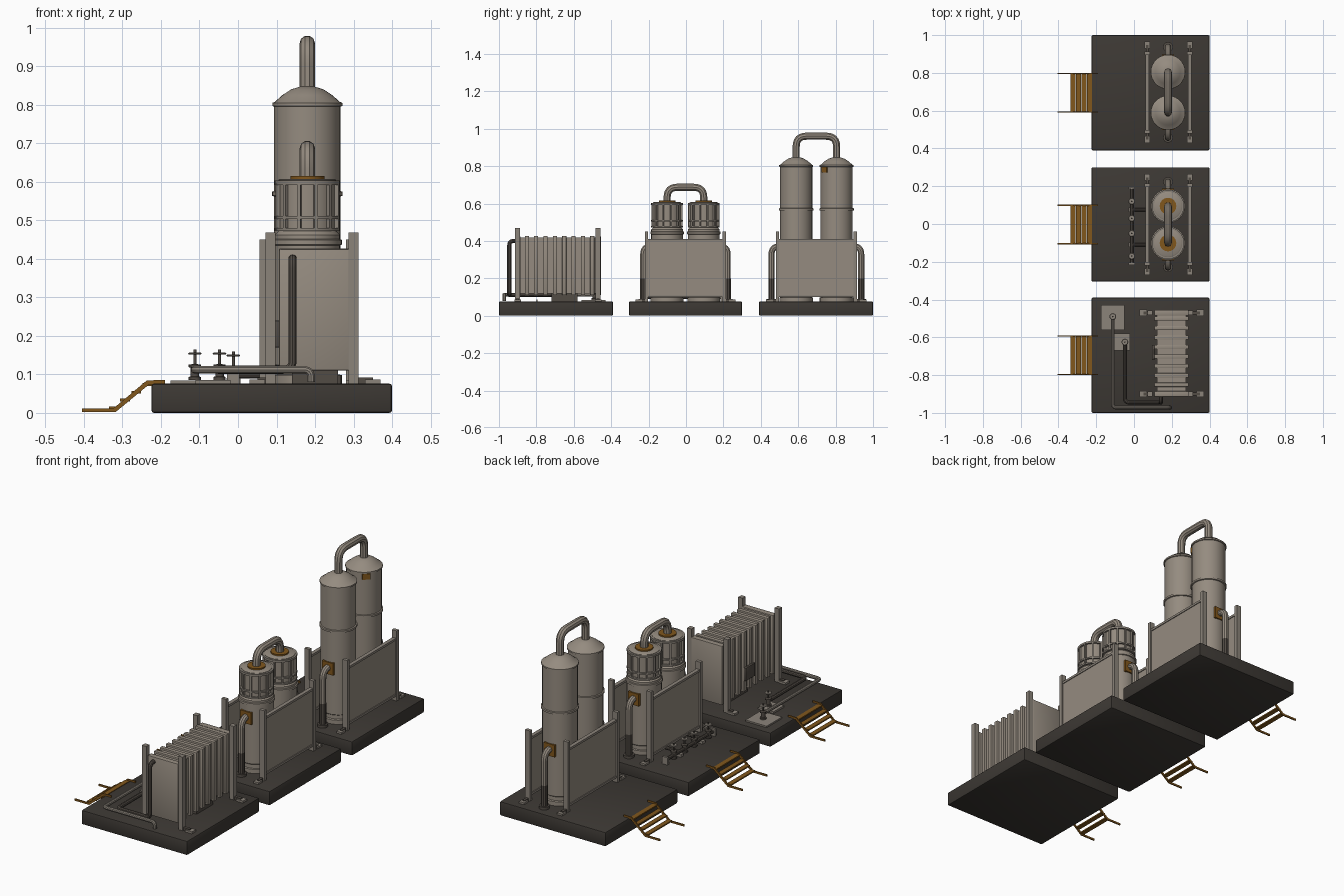
import bpy, bmesh, math
from mathutils import Vector, Matrix

if "Cube" in bpy.data.objects:
    bpy.data.objects.remove(bpy.data.objects["Cube"])

def mat(name, c):
    m = bpy.data.materials.new(name)
    m.diffuse_color = (*c, 1)
    m.use_nodes = True
    m.node_tree.nodes["Principled BSDF"].inputs["Base Color"].default_value = m.diffuse_color
    return m

BODY = mat("warm grey metal", (0.30, 0.26, 0.215))
STEEL = mat("pale steel", (0.26, 0.23, 0.195))
DARK = mat("dark pipe", (0.085, 0.072, 0.06))
BASE = mat("charcoal base", (0.046, 0.040, 0.034))
RUST = mat("ochre paint", (0.22, 0.095, 0.012))

def add(name, bm, m):
    bmesh.ops.recalc_face_normals(bm, faces=bm.faces)
    me = bpy.data.meshes.new(name)
    bm.to_mesh(me)
    bm.free()
    o = bpy.data.objects.new(name, me)
    bpy.context.collection.objects.link(o)
    me.materials.append(m)
    return o

def box(name, x, y, z, m, bevel=0, turn=None):
    """Box from (min, max) ranges, optionally turned about z at its centre."""
    bm = bmesh.new()
    r = Matrix.Rotation(turn or 0, 4, 'Z')
    c = Vector(((x[0] + x[1]) / 2, (y[0] + y[1]) / 2, (z[0] + z[1]) / 2))
    s = Matrix.Diagonal((x[1] - x[0], y[1] - y[0], z[1] - z[0], 1))
    bmesh.ops.create_cube(bm, size=1, matrix=Matrix.Translation(c) @ r @ s)
    if bevel:
        bmesh.ops.bevel(bm, geom=bm.edges[:], offset=bevel, segments=2, affect='EDGES', profile=0.5)
    return add(name, bm, m)

def lathe(name, cx, cy, prof, m, n=32):
    """Spin a closed (radius, z) profile about a vertical axis."""
    bm = bmesh.new()
    rings = [[bm.verts.new((cx + r * math.cos(2 * math.pi * i / n), cy + r * math.sin(2 * math.pi * i / n), z))
              for i in range(n)] for r, z in prof]
    for a, b in zip(rings, rings[1:]):
        for i in range(n):
            bm.faces.new((a[i], a[(i + 1) % n], b[(i + 1) % n], b[i]))
    bm.faces.new(rings[0])
    bm.faces.new(rings[-1])
    return add(name, bm, m)

def pipe(name, pts, r, m, bend=0.04, dark_below=None):
    """Round pipe along a path with filleted corners."""
    P = [Vector(p) for p in pts]
    path = [P[0]]
    for a, b, c in zip(P, P[1:], P[2:]):
        s, e = b + (a - b).normalized() * bend, b + (c - b).normalized() * bend
        for i in range(7):
            t = i / 6
            path.append(s * (1 - t) ** 2 + b * 2 * t * (1 - t) * 1.0 + e * t ** 2)
    path.append(P[-1])
    cu = bpy.data.curves.new(name, 'CURVE')
    cu.dimensions = '3D'
    cu.bevel_depth, cu.bevel_resolution, cu.use_fill_caps = r, 3, True
    sp = cu.splines.new('POLY')
    sp.points.add(len(path) - 1)
    for q, v in zip(sp.points, path):
        q.co = (*v, 1)
    o = bpy.data.objects.new(name, cu)
    bpy.context.collection.objects.link(o)
    bpy.ops.object.select_all(action='DESELECT')
    o.select_set(True)
    bpy.context.view_layer.objects.active = o
    bpy.ops.object.convert(target='MESH')
    o = bpy.context.view_layer.objects.active
    o.data.materials.clear()
    o.data.materials.append(m)
    return o

def prism(name, prof, y0, y1, m):
    """Extrude an (x, z) outline along y."""
    bm = bmesh.new()
    f = bm.faces.new([bm.verts.new((x, y0, z)) for x, z in prof])
    g = bmesh.ops.extrude_face_region(bm, geom=[f])
    bmesh.ops.translate(bm, verts=[v for v in g['geom'] if isinstance(v, bmesh.types.BMVert)], vec=(0, y1 - y0, 0))
    return add(name, bm, m)

def valve(name, x, y, z):
    lathe(name + "_body", x, y, [(0.016, z - 0.02), (0.016, z - 0.012), (0.011, z - 0.01), (0.011, z + 0.012),
          (0.016, z + 0.014), (0.016, z + 0.02), (0.004, z + 0.022), (0.004, z + 0.06)], DARK, 12)
    lathe(name + "_wheel", x, y, [(0.015, z + 0.046), (0.018, z + 0.049), (0.015, z + 0.052)], STEEL, 16)

T = 0.076      # deck height
CX = 0.18      # column line

# Platforms and access steps
for n, (y0, y1) in enumerate([(-1, -0.39), (-0.305, 0.3), (0.39, 1)]):
    box(f"platform_{n}", (-0.225, 0.4), (y0, y1), (0, T), BASE, 0.007)
    yc = (y0 + y1) / 2
    for s in (-1, 1):
        y = yc + s * 0.102
        prism(f"step_stringer_{n}", [(-0.405, 0.002), (-0.318, 0.002), (-0.232, 0.073), (-0.19, 0.075), (-0.19, 0.086),
              (-0.237, 0.084), (-0.323, 0.012), (-0.405, 0.012)], y - 0.003, y + 0.003, RUST)
    for i in range(4):
        x, z = -0.335 + 0.029 * i, 0.01 + 0.02 * i
        box(f"step_tread_{n}", (x, x + 0.025), (yc - 0.1, yc + 0.1), (z, z + 0.007), RUST)

# Finned heat exchanger on the front platform
BY = (-0.915, -0.455)
box("exchanger_core", (0.122, 0.275), (BY[0] + 0.005, BY[1] - 0.005), (0.12, 0.418), BODY)
for y in (BY[0], BY[1] - 0.03):
    box("exchanger_end", (0.107, 0.288), (y, y + 0.03), (0.11, 0.425), BODY, 0.003)
for i in range(8):
    y = -0.862 + i * 0.05
    box("exchanger_fin", (0.107, 0.288), (y, y + 0.022), (0.11, 0.427), BODY, 0.002)
box("exchanger_plinth", (0.14, 0.26), (-0.72, -0.58), (T, 0.12), DARK)
box("exchanger_control_box", (0.095, 0.108), (-0.72, -0.64), (0.17, 0.24), DARK, 0.003)
for y in (-0.9, -0.47):
    for px, fx in ((0.085, 0.05), (0.3, 0.35)):
        box("exchanger_post", (px - 0.013, px + 0.013), (y - 0.013, y + 0.013), (T, 0.468), STEEL)
        box("exchanger_post_arm", (min(px, fx), max(px, fx)), (y - 0.008, y + 0.008), (T, 0.092), DARK)
        box("exchanger_foot", (fx - 0.02, fx + 0.02), (y - 0.017, y + 0.017), (T, 0.087), STEEL)
pipe("exchanger_inlet_pipe", [(-0.112, -0.49, 0.112), (-0.112, -0.972, 0.112), (0.19, -0.972, 0.112), (0.19, -0.972, 0.08)],
     0.010, STEEL, 0.02)
pipe("exchanger_outlet_pipe", [(-0.048, -0.625, 0.112), (-0.048, -0.945, 0.112), (0.142, -0.945, 0.112),
     (0.142, -0.945, 0.4), (0.142, -0.9, 0.4)], 0.011, DARK, 0.025)
box("pump_pad_large", (-0.175, -0.05), (-0.56, -0.43), (T, 0.084), STEEL)
box("pump_pad_small", (-0.11, -0.02), (-0.67, -0.58), (T, 0.086), STEEL)
valve("pump_valve_a", -0.112, -0.49, 0.105)
valve("pump_valve_b", -0.048, -0.625, 0.105)

# Twin column modules share frames, side pipes and a bridge pipe
def column_module(tag, yc, dy, top, bridge, side_y):
    for x in (0.07, 0.295):
        box(f"{tag}_panel", (x - 0.006, x + 0.006), (yc - 0.2, yc + 0.2), (0.1, 0.408), BODY)
        for z in (0.1, 0.398):
            box(f"{tag}_panel_rail", (x - 0.01, x + 0.01), (yc - 0.203, yc + 0.203), (z, z + 0.012), STEEL)
        for s in (-1, 1):
            y = yc + s * 0.208
            box(f"{tag}_post", (x - 0.014, x + 0.014), (y - 0.009, y + 0.009), (T, 0.45), STEEL)
            yf = yc + s * 0.25
            box(f"{tag}_foot", (x - 0.015, x + 0.015), (yf - 0.018, yf + 0.018), (T, 0.086), STEEL)
            box(f"{tag}_foot_arm", (x - 0.007, x + 0.007), (min(y, yf), max(y, yf)), (T, 0.09), DARK)
    pipe(f"{tag}_bridge_pipe", [(CX, yc - dy, top), (CX, yc - dy, bridge), (CX, yc + dy, bridge), (CX, yc + dy, top)],
         0.02, BODY, 0.055)
    for s in (-1, 1):
        y = yc + s * side_y
        yi = yc + s * (dy + 0.06)
        pipe(f"{tag}_side_pipe", [(CX, y, 0.19), (CX, y, 0.372), (CX, yi, 0.372)], 0.017, BODY, 0.045)
        pipe(f"{tag}_side_pipe_lower", [(CX, y, T), (CX, y, 0.2)], 0.0172, DARK)
        lathe(f"{tag}_side_pipe_flange", CX, y, [(0.026, T), (0.026, 0.09)], DARK, 16)
        yp = yc + s * (dy + 0.084)
        box(f"{tag}_nozzle_plate", (CX - 0.032, CX + 0.032), (yp - 0.008, yp + 0.008), (0.338, 0.402), RUST)

# Middle platform: short columns with caged heads
column_module("short", -0.003, 0.098, 0.6, 0.687, 0.226)
for s in (-1, 1):
    y = -0.003 + s * 0.098
    lathe("short_column", CX, y, [(0.088, T), (0.088, 0.098), (0.08, 0.1), (0.08, 0.12), (0.085, 0.125), (0.085, 0.435),
          (0.09, 0.437), (0.09, 0.449), (0.085, 0.451), (0.085, 0.462), (0.075, 0.472), (0.075, 0.605), (0.07, 0.608)], BODY)
    for z, h in ((0.472, 0.008), (0.503, 0.008), (0.592, 0.011)):
        lathe("head_ring", CX, y, [(0.085, z), (0.085, z + h)], STEEL)
    for i in range(12):
        a = math.pi * (2 * i + 1) / 12
        x0, y0 = CX + 0.079 * math.cos(a), y + 0.079 * math.sin(a)
        box("head_rib", (x0 - 0.006, x0 + 0.006), (y0 - 0.004, y0 + 0.004), (0.475, 0.596), STEEL, turn=a)
    lathe("head_collar", CX, y, [(0.044, 0.6), (0.044, 0.615)], RUST, 24)

# Valve manifold beside the short columns
pipe("manifold_pipe", [(-0.012, -0.21, 0.098), (-0.012, 0.19, 0.098)], 0.010, DARK)
for i, y in enumerate((-0.17, -0.05, 0.03, 0.12)):
    valve(f"manifold_valve_{i}", -0.012, y, 0.1)
for y in (-0.11, 0.075):
    pipe("manifold_branch", [(-0.012, y, 0.098), (0.07, y, 0.098)], 0.009, DARK)
    box("manifold_support", (-0.03, 0.006), (y - 0.012, y + 0.012), (T, 0.09), STEEL)
for y in (-0.21, 0.19):
    box("manifold_end_plate", (-0.028, 0.004), (y - 0.006, y + 0.006), (T, 0.115), STEEL)

# Rear platform: tall domed columns
column_module("tall", 0.697, 0.108, 0.83, 0.96, 0.24)
for s in (-1, 1):
    y = 0.697 + s * 0.108
    lathe("tall_column", CX, y, [(0.09, T), (0.09, 0.098), (0.08, 0.1), (0.08, 0.12), (0.086, 0.125), (0.086, 0.562),
          (0.092, 0.564), (0.092, 0.574), (0.086, 0.576), (0.086, 0.795), (0.091, 0.797), (0.091, 0.805),
          (0.084, 0.808), (0.065, 0.825), (0.042, 0.84), (0.02, 0.847)], BODY)
a = -0.83
px, py = CX + 0.086 * math.cos(a), 0.805 + 0.086 * math.sin(a)
box("tall_column_marker", (px - 0.004, px + 0.004), (py - 0.02, py + 0.02), (0.765, 0.795), RUST, turn=a)

# Smooth round parts while keeping hard edges
bpy.ops.object.select_all(action='SELECT')
bpy.context.view_layer.objects.active = bpy.context.selected_objects[0]
bpy.ops.object.shade_smooth_by_angle(angle=math.radians(35))
